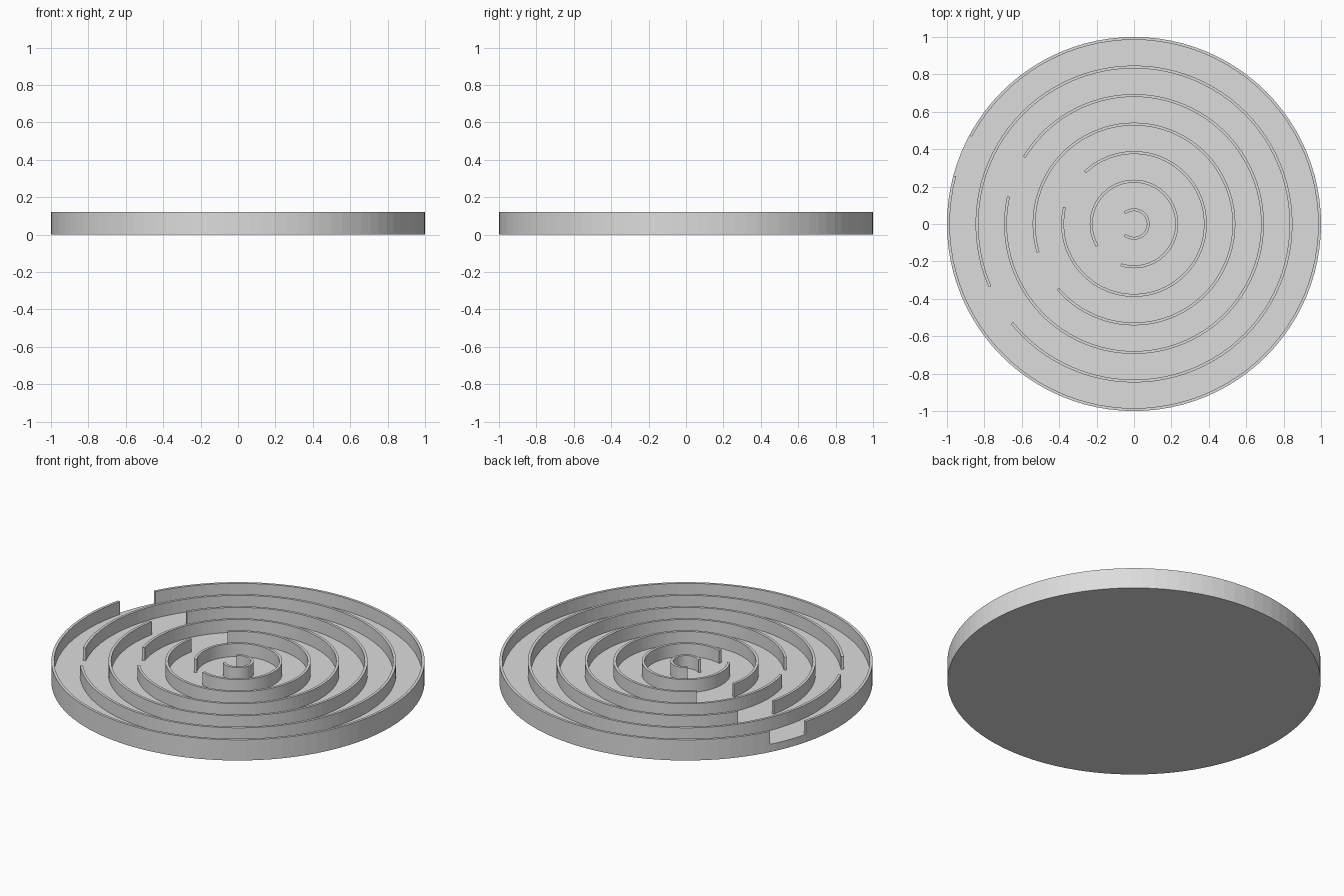
import bpy, bmesh, math

if "Cube" in bpy.data.objects:
    bpy.data.objects.remove(bpy.data.objects["Cube"], do_unlink=True)

UNIT = 1 / 65.5          # outer radius is 65.5 units
FLOOR, TOP = 3 * UNIT, 8 * UNIT
WALL = UNIT
STEP = 360 / 96

grey = bpy.data.materials.new("light_grey")
grey.use_nodes = True
color = (0.72, 0.72, 0.72, 1)
grey.diffuse_color = color
grey.node_tree.nodes["Principled BSDF"].inputs["Base Color"].default_value = color


def finish(name, bm):
    bmesh.ops.recalc_face_normals(bm, faces=bm.faces)
    mesh = bpy.data.meshes.new(name)
    bm.to_mesh(mesh)
    bm.free()
    mesh.materials.append(grey)
    obj = bpy.data.objects.new(name, mesh)
    bpy.context.collection.objects.link(obj)
    return obj


def polar(radius, degrees, z):
    a = math.radians(degrees)
    return (radius * math.cos(a), radius * math.sin(a), z)


def disc(name, radius, height):
    bm = bmesh.new()
    rim = [bm.verts.new(polar(radius, i * STEP, 0)) for i in range(96)]
    face = bm.faces.new(rim)
    raised = bmesh.ops.extrude_face_region(bm, geom=[face], use_keep_orig=True)
    verts = [v for v in raised["geom"] if isinstance(v, bmesh.types.BMVert)]
    bmesh.ops.translate(bm, verts=verts, vec=(0, 0, height))
    return finish(name, bm)


def arc_wall(name, outer, gap_start, gap_end):
    """Ring wall running from the end of its gap round to the start of it."""
    start, end = gap_end, gap_start + 360
    # facets stay on the same angles as the base disc
    first, last = math.floor(start / STEP) + 1, math.ceil(end / STEP)
    angles = [start] + [i * STEP for i in range(first, last)] + [end]
    corners = [(outer - WALL, FLOOR), (outer, FLOOR),
               (outer, TOP), (outer - WALL, TOP)]
    bm = bmesh.new()
    loops = [[bm.verts.new(polar(r, a, z)) for r, z in corners] for a in angles]
    for one, two in zip(loops, loops[1:]):
        for k in range(4):
            n = (k + 1) % 4
            bm.faces.new((one[k], one[n], two[n], two[k]))
    bm.faces.new(loops[0])
    bm.faces.new(loops[-1])
    return finish(name, bm)


# Round base plate
disc("base_plate", 1, FLOOR)

# Concentric maze walls, inside to outside, each with one opening in degrees
openings = [(131, 229), (211, 252), (133.5, 166.5), (196.5, 220.5),
            (148.7, 167.7), (203.5, 219), (151.7, 165)]
for i, (a, b) in enumerate(openings):
    arc_wall(f"maze_wall_{i + 1}", (5.5 + 10 * i) * UNIT, a, b)
